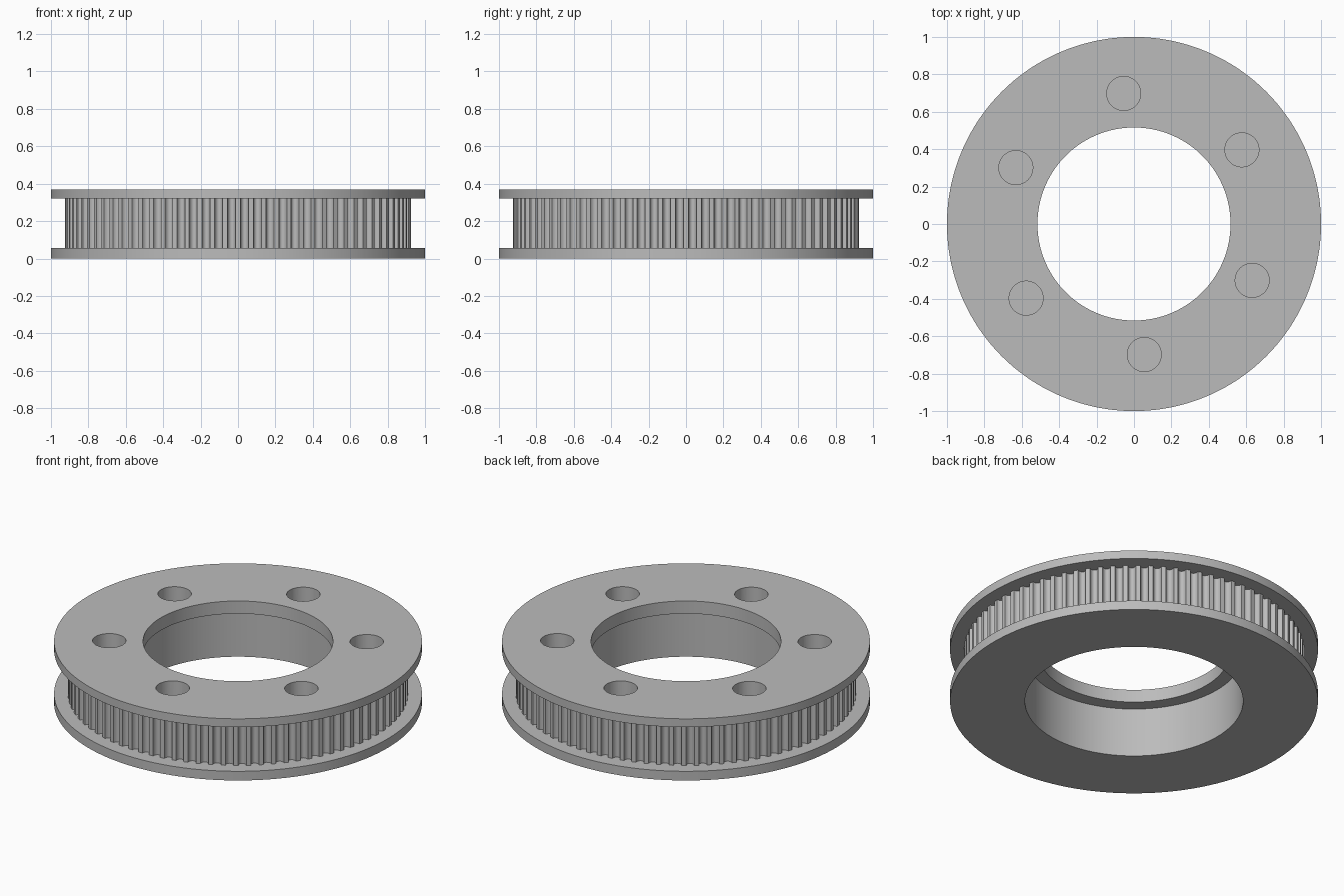
import bpy
import bmesh
import math

cube = bpy.data.objects.get("Cube")
if cube:
    bpy.data.objects.remove(cube, do_unlink=True)

TEETH = 84
TIP, DEPTH = 0.925, 0.028      # tooth tip radius, groove depth
HEIGHT, FLANGE = 0.37, 0.055
UPPER = 0.32                   # underside of the top flange
BORE, LIP_BORE, LIP = 0.593, 0.516, 0.294
GROOVE = 0.64                  # share of the pitch taken by a groove
STEPS = 8

metal = bpy.data.materials.new("plain grey metal")
grey = (0.5, 0.5, 0.5, 1)
metal.diffuse_color = grey
metal.use_nodes = True
metal.node_tree.nodes["Principled BSDF"].inputs["Base Color"].default_value = grey


def add_object(name, bm):
    bmesh.ops.recalc_face_normals(bm, faces=bm.faces)
    mesh = bpy.data.meshes.new(name)
    bm.to_mesh(mesh)
    bm.free()
    mesh.materials.append(metal)
    obj = bpy.data.objects.new(name, mesh)
    bpy.context.collection.objects.link(obj)
    return obj


# Angle and toothed radius around the rim: rounded grooves between flat tips
rim = []
for tooth in range(TEETH):
    for k in range(STEPS + 1):
        a = math.pi * k / STEPS
        offset = 0.5 - GROOVE / 2 * math.cos(a)
        rim.append(((tooth + offset) * math.tau / TEETH,
                    TIP - DEPTH * math.sin(a)))

# Pulley section; None marks the toothed radius
section = [(BORE, 0), (1, 0), (1, FLANGE), (None, FLANGE), (None, UPPER),
           (1, UPPER), (1, HEIGHT), (LIP_BORE, HEIGHT), (LIP_BORE, LIP), (BORE, LIP)]

bm = bmesh.new()
rings = []
for radius, z in section:
    ring = []
    for angle, toothed in rim:
        r = radius or toothed
        ring.append(bm.verts.new((r * math.cos(angle), r * math.sin(angle), z)))
    rings.append(ring)
for i, low in enumerate(rings):
    high = rings[(i + 1) % len(rings)]
    for j in range(len(rim)):
        n = (j + 1) % len(rim)
        bm.faces.new((low[j], low[n], high[n], high[j]))
pulley = add_object("toothed_pulley", bm)

# Six blind bolt holes sunk from the top down to the bottom flange
bm = bmesh.new()
for i in range(6):
    angle = math.radians(34.5 + 60 * i)
    made = bmesh.ops.create_cone(bm, cap_ends=True, segments=48,
                                 radius1=0.091, radius2=0.091, depth=0.4)
    bmesh.ops.translate(bm, verts=made["verts"],
                        vec=(0.7 * math.cos(angle), 0.7 * math.sin(angle), FLANGE + 0.2))
cutter = add_object("bolt_hole_cutter", bm)

cut = pulley.modifiers.new("bolt holes", "BOOLEAN")
cut.operation = "DIFFERENCE"
cut.solver = "EXACT"
cut.object = cutter

bpy.ops.object.select_all(action="DESELECT")
pulley.select_set(True)
bpy.context.view_layer.objects.active = pulley
bpy.ops.object.modifier_apply(modifier=cut.name)
bpy.data.objects.remove(cutter, do_unlink=True)
bpy.ops.object.shade_smooth_by_angle(angle=math.radians(35))
